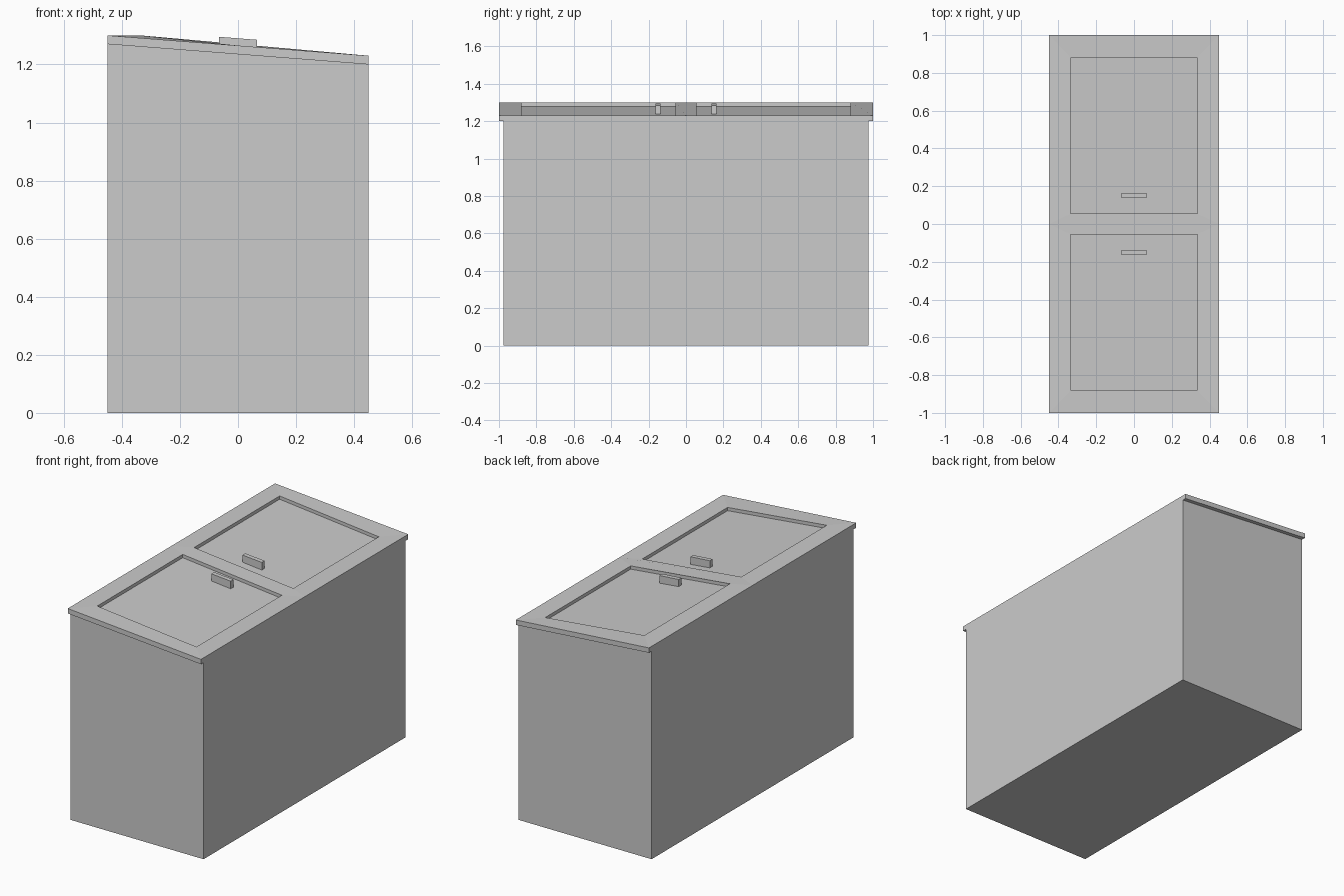
import bpy, bmesh

if "Cube" in bpy.data.objects:
    bpy.data.objects.remove(bpy.data.objects["Cube"])

HX = 0.45                     # half width
Z_LEFT, Z_RIGHT = 1.30, 1.23  # lid top at the two long edges
LID = 0.03                    # lid thickness
SLOPE = (Z_RIGHT - Z_LEFT) / (2 * HX)


def make_object(name, bm):
    bmesh.ops.recalc_face_normals(bm, faces=bm.faces)
    mesh = bpy.data.meshes.new(name)
    bm.to_mesh(mesh)
    bm.free()
    ob = bpy.data.objects.new(name, mesh)
    bpy.context.collection.objects.link(ob)
    return ob


def box(name, x0, x1, y0, y1, z0, z1, bottom_slope=0.0):
    """Box whose top follows the lid slope; z values are taken at x = 0."""
    bm = bmesh.new()
    bmesh.ops.create_cube(bm, size=1)
    for v in bm.verts:
        top = v.co.z > 0
        x = x1 if v.co.x > 0 else x0
        v.co = (x, y1 if v.co.y > 0 else y0,
                (z1 + SLOPE * x) if top else (z0 + bottom_slope * x))
    return make_object(name, bm)


def ring(bm, hx, y0, y1, dz):
    """Rectangular loop of vertices, high on the left and low on the right."""
    return [bm.verts.new((x, y, (Z_LEFT if x < 0 else Z_RIGHT) + dz))
            for x, y in ((-hx, y0), (hx, y0), (hx, y1), (-hx, y1))]


def bridge(bm, a, b):
    for i in range(4):
        j = (i + 1) % 4
        bm.faces.new((a[i], a[j], b[j], b[i]))


# Body
Z_MID = (Z_LEFT + Z_RIGHT) / 2
box("bin_body", -HX, HX, -0.975, 0.975, 0, Z_MID - LID)

# Lid: two halves, each with a sunken door panel
bm = bmesh.new()
for y0, y1, p0, p1 in ((-1, 0, -0.88, -0.055), (0, 1, 0.055, 0.88)):
    outer = ring(bm, HX, y0, y1, 0)
    rim = ring(bm, 0.335, p0, p1, 0)
    floor = ring(bm, 0.335, p0, p1, -0.02)
    base = ring(bm, HX, y0, y1, -LID)
    bridge(bm, outer, rim)
    bridge(bm, rim, floor)
    bm.faces.new(floor)
    bm.faces.new(base)
    for i in range(4):
        j = (i + 1) % 4
        if outer[i].co.y == 0 and outer[j].co.y == 0:
            continue          # halves join here
        bm.faces.new((outer[i], outer[j], base[j], base[i]))
bmesh.ops.remove_doubles(bm, verts=bm.verts, dist=1e-4)
make_object("lid", bm)

# Handles
for side, label in ((-1, "front"), (1, "back")):
    y = 0.15 * side
    box(label + "_handle", -0.065, 0.065, y - 0.0135, y + 0.0135,
        1.243, 1.29, SLOPE)
